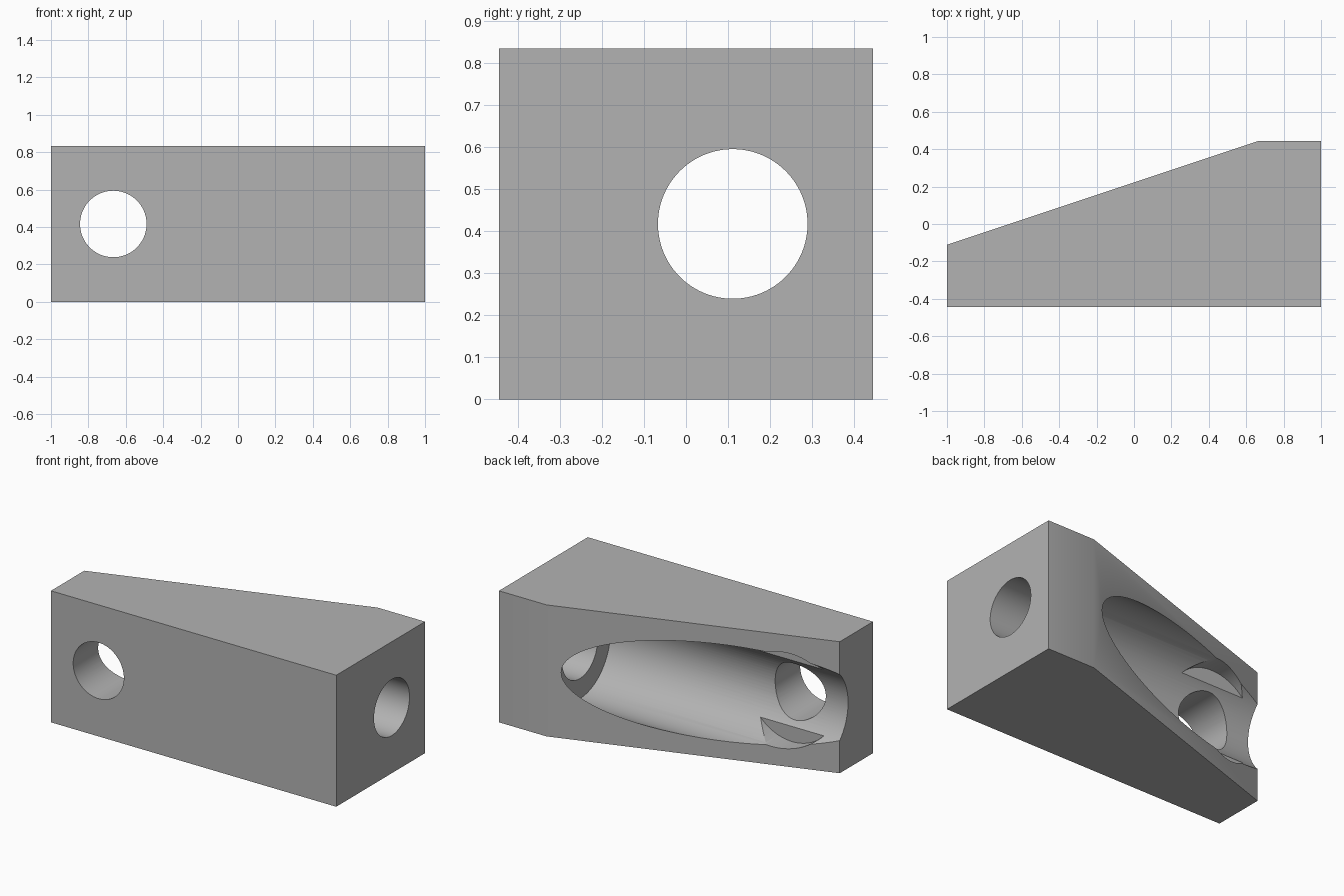
import bpy, bmesh, math
from mathutils import Matrix, Vector

default = bpy.data.objects.get("Cube")
if default:
    bpy.data.objects.remove(default, do_unlink=True)

U = 2 / 90            # one design unit
HEIGHT = 37.5 * U
MID = HEIGHT / 2
HOLE_R, BORE_R = 8 * U, 13.75 * U
AXIS_Y = 5 * U        # long bore axis
CROSS_X = -30 * U     # cross hole axis


def add_object(name, bm):
    bmesh.ops.recalc_face_normals(bm, faces=bm.faces)
    mesh = bpy.data.meshes.new(name)
    bm.to_mesh(mesh)
    bm.free()
    obj = bpy.data.objects.new(name, mesh)
    bpy.context.scene.collection.objects.link(obj)
    return obj


def cylinder(name, start, end, radius):
    """Closed cylinder between two points."""
    a, b = Vector(start), Vector(end)
    turn = (b - a).to_track_quat('Z', 'Y').to_matrix().to_4x4()
    bm = bmesh.new()
    bmesh.ops.create_cone(bm, cap_ends=True, segments=96, radius1=radius,
                          radius2=radius, depth=(b - a).length,
                          matrix=Matrix.Translation((a + b) / 2) @ turn)
    return add_object(name, bm)


# Wedge block extruded from its plan outline
outline = [(-45, -20), (45, -20), (45, 20), (30, 20), (-45, -5)]
bm = bmesh.new()
base = bm.faces.new([bm.verts.new((x * U, y * U, 0)) for x, y in outline])
top = bmesh.ops.extrude_face_region(bm, geom=[base])["geom"]
bmesh.ops.translate(bm, vec=(0, 0, HEIGHT),
                    verts=[v for v in top if isinstance(v, bmesh.types.BMVert)])
block = add_object("wedge_block", bm)

grey = bpy.data.materials.new("plain grey")
grey.use_nodes = True
colour = (0.45, 0.45, 0.45, 1)
grey.diffuse_color = colour
grey.node_tree.nodes["Principled BSDF"].inputs["Base Color"].default_value = colour
block.data.materials.append(grey)

# Long bore with its through hole, then the cross hole with its flat seat
cutters = [
    cylinder("long_bore_cutter", (-1.3, AXIS_Y, MID), (30 * U, AXIS_Y, MID), BORE_R),
    cylinder("end_hole_cutter", (0.3, AXIS_Y, MID), (1.3, AXIS_Y, MID), HOLE_R),
    cylinder("seat_cutter", (CROSS_X, -5 * U, MID), (CROSS_X, 0.8, MID), BORE_R),
    cylinder("cross_hole_cutter", (CROSS_X, -0.8, MID), (CROSS_X, 0.3, MID), HOLE_R),
]
for cutter in cutters:
    cutter.hide_render = True
    cut = block.modifiers.new(cutter.name, 'BOOLEAN')
    cut.operation = 'DIFFERENCE'
    cut.solver = 'EXACT'
    cut.object = cutter

# Bake the cuts and drop the cutters
graph = bpy.context.evaluated_depsgraph_get()
result = bpy.data.meshes.new_from_object(block.evaluated_get(graph))
block.modifiers.clear()
block.data = result
for cutter in cutters:
    bpy.data.objects.remove(cutter, do_unlink=True)
result.materials.clear()
result.materials.append(grey)
for face in result.polygons:
    face.material_index = 0

# Smooth bores, crisp edges
bpy.ops.object.select_all(action='DESELECT')
block.select_set(True)
bpy.context.view_layer.objects.active = block
bpy.ops.object.shade_smooth_by_angle(angle=math.radians(25))
